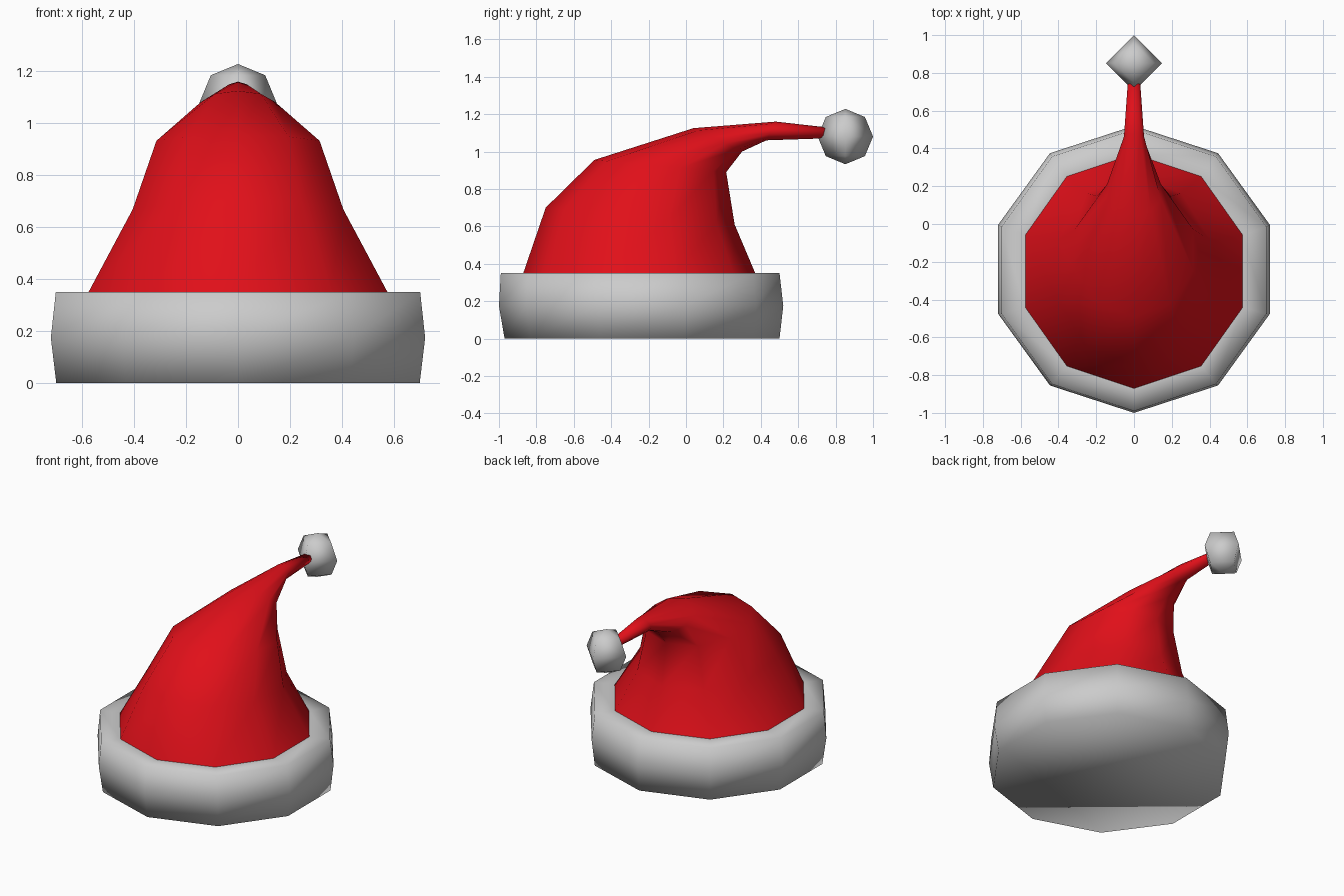
import bpy, bmesh, math
from mathutils import Vector

if "Cube" in bpy.data.objects:
    bpy.data.objects.remove(bpy.data.objects["Cube"])

SIDES = 10


def loft(name, rings, cap_start, cap_end):
    """Skin ten-sided rings given as (front y, front z, back y, back z, x radius)."""
    bm = bmesh.new()
    loops = []
    for fy, fz, by, bz, rx in rings:
        front, back = Vector((0, fy, fz)), Vector((0, by, bz))
        mid, half = (front + back) / 2, (front - back) / 2
        loop = []
        for k in range(SIDES):
            a = math.tau * k / SIDES
            loop.append(bm.verts.new(mid + half * math.cos(a) + Vector((rx * math.sin(a), 0, 0))))
        loops.append(loop)
    for lo, hi in zip(loops, loops[1:]):
        for k in range(SIDES):
            n = (k + 1) % SIDES
            bm.faces.new((lo[k], lo[n], hi[n], hi[k]))
    if cap_start:
        bm.faces.new(loops[0][::-1])
    if cap_end:
        bm.faces.new(loops[-1])
    for f in bm.faces:
        f.smooth = True
    mesh = bpy.data.meshes.new(name)
    bm.to_mesh(mesh)
    bm.free()
    ob = bpy.data.objects.new(name, mesh)
    bpy.context.collection.objects.link(ob)
    return ob


# Fur brim: closed underneath, flat on top up to the cloth
loft("fur_brim", [
    (-0.97, 0.0, 0.50, 0.0, 0.735),
    (-1.00, 0.175, 0.52, 0.175, 0.757),
    (-0.99, 0.35, 0.50, 0.35, 0.737),
    (-0.87, 0.35, 0.37, 0.35, 0.605),
], True, False)

# Red cloth cone bending backwards
cloth = loft("cloth_cone", [
    (-0.87, 0.35, 0.37, 0.35, 0.605),
    (-0.75, 0.70, 0.26, 0.61, 0.426),
    (-0.49, 0.955, 0.215, 0.89, 0.33),
    (0.04, 1.125, 0.30, 1.0, 0.15),
    (0.48, 1.16, 0.43, 1.06, 0.056),
    (0.745, 1.13, 0.73, 1.07, 0.035),
], False, True)
red = bpy.data.materials.new("red_cloth")
red.diffuse_color = (0.75, 0.005, 0.01, 1)
red.use_nodes = True
red.node_tree.nodes["Principled BSDF"].inputs["Base Color"].default_value = red.diffuse_color
cloth.data.materials.append(red)

# Pompom
bpy.ops.mesh.primitive_uv_sphere_add(segments=4, ring_count=4, radius=0.148,
                                     location=(0, 0.852, 1.08))
pompom = bpy.context.object
pompom.name = "pompom"
bpy.ops.object.shade_smooth()
